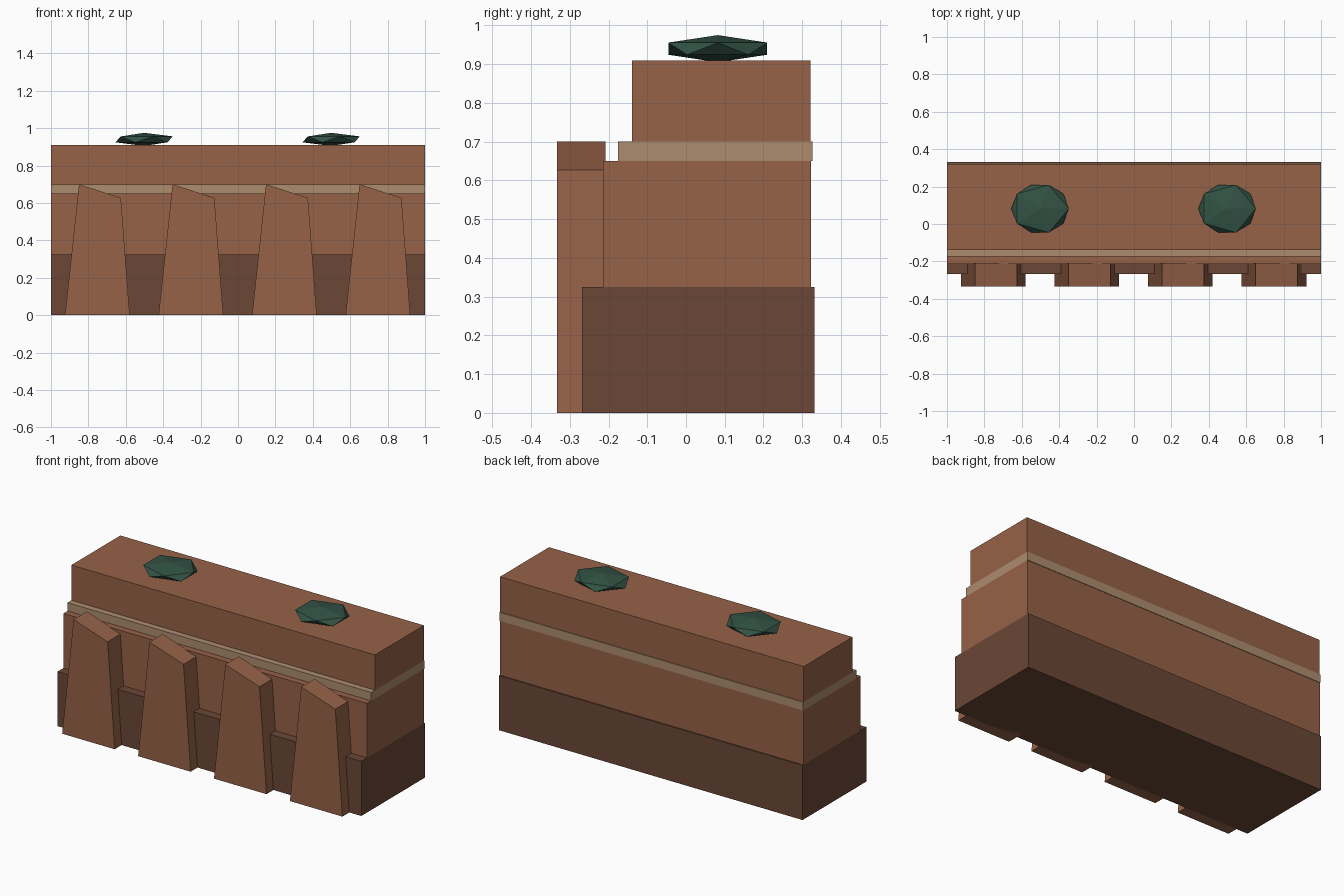
import bpy, bmesh
from mathutils import Matrix

cube = bpy.data.objects.get("Cube")
if cube:
    bpy.data.objects.remove(cube, do_unlink=True)


def material(name, rgb):
    mat = bpy.data.materials.new(name)
    mat.use_nodes = True
    color = (*rgb, 1)
    mat.diffuse_color = color
    mat.node_tree.nodes["Principled BSDF"].inputs["Base Color"].default_value = color
    return mat


clay = material("clay brown", (0.305, 0.122, 0.065))
dark = material("dark brown", (0.147, 0.063, 0.036))
sand = material("sand trim", (0.418, 0.263, 0.156))
green = material("dark green", (0.032, 0.085, 0.060))


def finish(bm, name, mat):
    bmesh.ops.recalc_face_normals(bm, faces=bm.faces)
    mesh = bpy.data.meshes.new(name)
    bm.to_mesh(mesh)
    bm.free()
    mesh.materials.append(mat)
    obj = bpy.data.objects.new(name, mesh)
    bpy.context.collection.objects.link(obj)
    return obj


def course(name, y0, y1, z0, z1, mat):
    """Full-length block of the wall."""
    bm = bmesh.new()
    place = Matrix.Translation((0, (y0 + y1) / 2, (z0 + z1) / 2))
    bmesh.ops.create_cube(bm, size=1, matrix=place @ Matrix.Diagonal((2, y1 - y0, z1 - z0, 1)))
    return finish(bm, name, mat)


def buttress(name, x):
    """Tapered slab with a slanted top, extruded from its front profile."""
    profile = [(-0.173, 0), (0.173, 0), (0.126, 0.627), (-0.098, 0.70)]
    bm = bmesh.new()
    face = bm.faces.new([bm.verts.new((x + px, -0.333, pz)) for px, pz in profile])
    ext = bmesh.ops.extrude_face_region(bm, geom=[face])
    verts = [v for v in ext["geom"] if isinstance(v, bmesh.types.BMVert)]
    bmesh.ops.translate(bm, verts=verts, vec=(0, 0.125, 0))
    return finish(bm, name, clay)


def shrub(name, x):
    """Flattened low-poly ball sunk slightly into the top."""
    bm = bmesh.new()
    place = Matrix.Translation((x, 0.082, 0.94))
    bmesh.ops.create_icosphere(bm, subdivisions=1, radius=1,
                               matrix=place @ Matrix.Diagonal((0.172, 0.15, 0.035, 1)))
    return finish(bm, name, green)


# Stacked wall courses
course("base_course", -0.268, 0.331, 0, 0.325, dark)
course("wall_body", -0.214, 0.323, 0.325, 0.65, clay)
course("trim_band", -0.175, 0.326, 0.65, 0.70, sand)
course("parapet", -0.139, 0.321, 0.70, 0.91, clay)

# Front buttresses
for i in range(4):
    buttress(f"buttress_{i + 1}", -0.752 + 0.5 * i)

# Plants on top
for side, x in (("right", -0.502), ("left", 0.498)):
    shrub(f"shrub_{side}", x)
